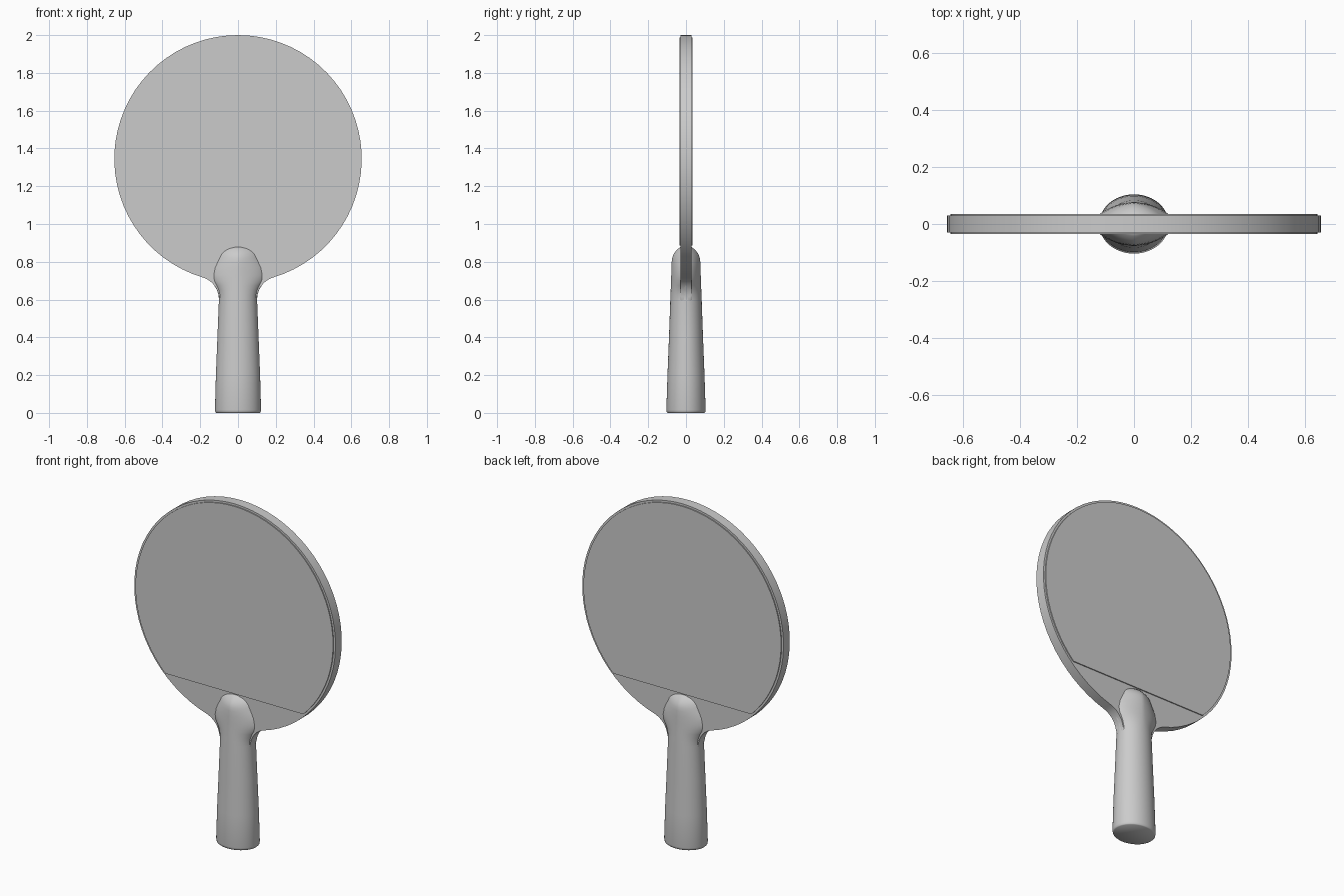
import bpy, bmesh
from math import sin, cos, pi, atan2, asin, sqrt, copysign

if "Cube" in bpy.data.objects:
    bpy.data.objects.remove(bpy.data.objects["Cube"])

R, CZ = 0.655, 1.345      # blade radius and centre height
FR, FX, FZ = 0.1225, 0.2225, 0.60   # neck fillet radius and centre


def finish(name, bm, angle=40):
    bmesh.ops.recalc_face_normals(bm, faces=bm.faces)
    me = bpy.data.meshes.new(name)
    bm.to_mesh(me)
    bm.free()
    ob = bpy.data.objects.new(name, me)
    bpy.context.collection.objects.link(ob)
    bpy.ops.object.select_all(action='DESELECT')
    bpy.context.view_layer.objects.active = ob
    ob.select_set(True)
    bpy.ops.object.shade_smooth_by_angle(angle=angle * pi / 180)
    return ob


def slab(name, outline, y0, y1, bevel=0.0):
    bm = bmesh.new()
    front = [bm.verts.new((x, y0, z)) for x, z in outline]
    back = [bm.verts.new((x, y1, z)) for x, z in outline]
    bm.faces.new(front)
    bm.faces.new(back[::-1])
    n = len(outline)
    for i in range(n):
        j = (i + 1) % n
        bm.faces.new((front[i], front[j], back[j], back[i]))
    if bevel:
        edges = [e for e in bm.edges if abs(e.verts[0].co.y - e.verts[1].co.y) < 1e-6]
        bmesh.ops.bevel(bm, geom=edges, offset=bevel, segments=2, profile=0.5, affect='EDGES')
    return finish(name, bm)


def arc(cx, cz, r, a0, a1, n):
    return [(cx + r * cos(a0 + (a1 - a0) * i / n), cz + r * sin(a0 + (a1 - a0) * i / n))
            for i in range(n + 1)]


# Wooden blade: disc with filleted neck running into the handle
a_join = atan2(FZ - CZ, FX)
fillet = arc(FX, FZ, FR, pi, a_join + pi, 10)
outline = [(0.08, 0.55)] + fillet[:-1] + arc(0, CZ, R, a_join, pi - a_join, 64)
outline += [(-x, z) for x, z in reversed(fillet[:-1])] + [(-0.08, 0.55)]
slab("blade", outline, -0.029, 0.029, 0.007)

# Rubber sheets: discs cut straight across above the handle
RR = 0.643
a_cut = asin((0.885 - CZ) / RR)
sheet = arc(0, CZ, RR, a_cut, pi - a_cut, 60)
for name, side in (("front_rubber", -1), ("back_rubber", 1)):
    slab(name, sheet, side * 0.02, side * 0.035)

# Handle: lofted rings (height, half width, half depth, pinch)
rings = [(0.0, 0.116, 0.098, 1), (0.004, 0.120, 0.102, 1), (0.015, 0.122, 0.104, 1),
         (0.2, 0.117, 0.098, 1), (0.4, 0.109, 0.090, 1), (0.6, 0.101, 0.083, 1),
         (0.625, 0.103, 0.082, 1.03), (0.65, 0.111, 0.081, 1.09), (0.675, 0.126, 0.080, 1.17),
         (0.70, 0.144, 0.079, 1.24), (0.73, 0.15, 0.078, 1.28), (0.77, 0.142, 0.077, 1.3),
         (0.80, 0.126, 0.0755, 1.3), (0.82, 0.115, 0.073, 1.3), (0.84, 0.108, 0.066, 1.3),
         (0.855, 0.098, 0.055, 1.3), (0.868, 0.082, 0.043, 1.25), (0.878, 0.06, 0.03, 1.2)]
N = 48
bm = bmesh.new()
loops = []
for z, a, b, p in rings:
    ring = []
    for i in range(N):
        c, s = cos(2 * pi * i / N), sin(2 * pi * i / N)
        ring.append(bm.verts.new((a * copysign(abs(c) ** p, c), b * copysign(abs(s) ** p, s), z)))
    loops.append(ring)
for lo, hi in zip(loops, loops[1:]):
    for i in range(N):
        j = (i + 1) % N
        bm.faces.new((lo[i], lo[j], hi[j], hi[i]))
bm.faces.new(loops[0][::-1])
bm.faces.new(loops[-1])
finish("handle", bm, 50)
